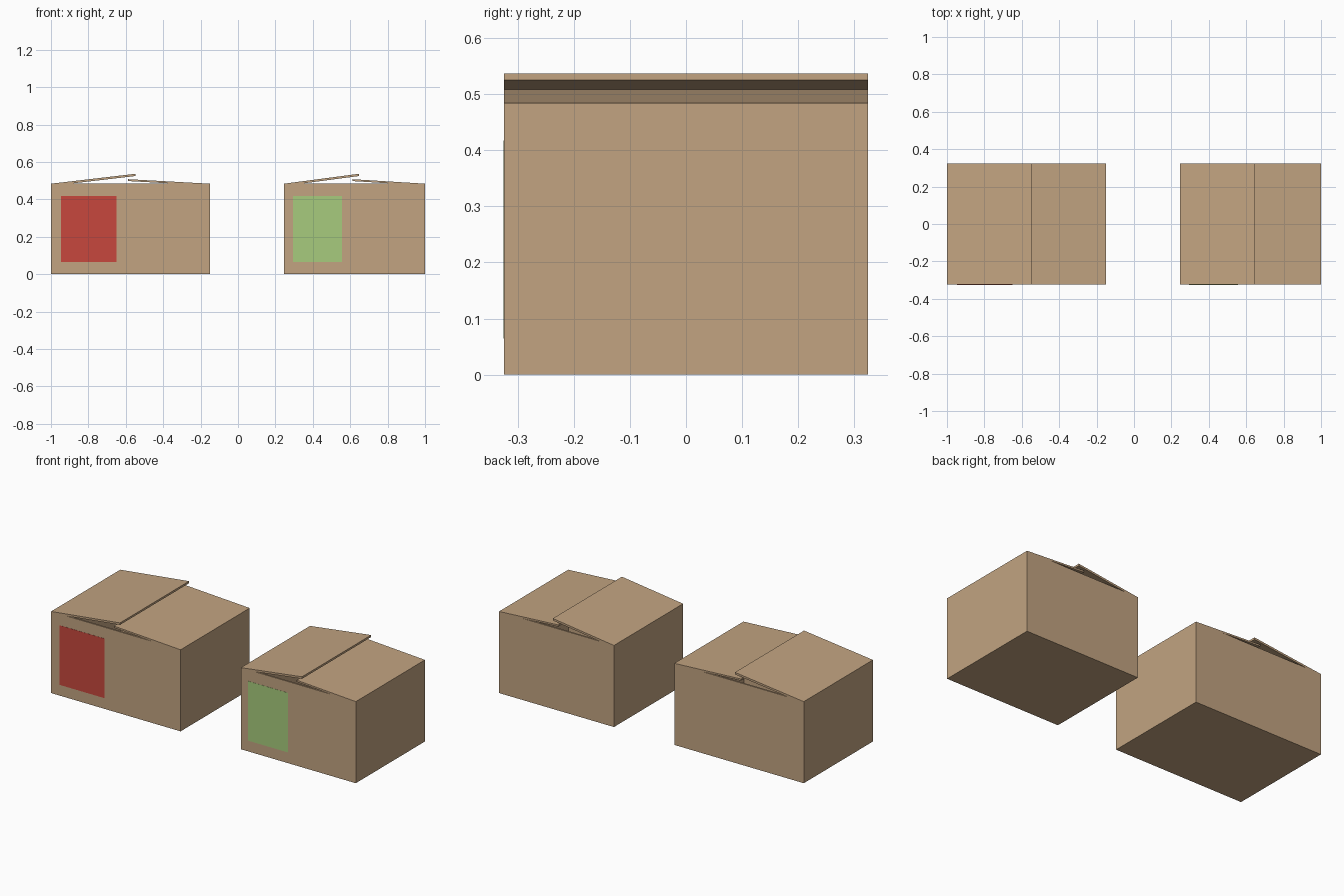
import bpy, bmesh

if "Cube" in bpy.data.objects:
    bpy.data.objects.remove(bpy.data.objects["Cube"])

D, H, T = 0.324, 0.484, 0.010   # half depth, wall height, board thickness


def material(name, rgb):
    m = bpy.data.materials.new(name)
    m.diffuse_color = (*rgb, 1)
    m.use_nodes = True
    m.node_tree.nodes["Principled BSDF"].inputs["Base Color"].default_value = m.diffuse_color
    return m


card = material("cardboard", (0.54, 0.37, 0.22))
red = material("red_label", (0.57, 0.064, 0.047))
green = material("green_label", (0.39, 0.60, 0.205))


def finish(name, bm, mat):
    bmesh.ops.recalc_face_normals(bm, faces=bm.faces)
    mesh = bpy.data.meshes.new(name)
    bm.to_mesh(mesh)
    bm.free()
    mesh.materials.append(mat)
    ob = bpy.data.objects.new(name, mesh)
    bpy.context.collection.objects.link(ob)
    return ob


def block(bm, lo, hi):
    vs = bmesh.ops.create_cube(bm, size=1)["verts"]
    for v in vs:
        v.co = [a + (c + 0.5) * (b - a) for a, b, c in zip(lo, hi, v.co)]


def flap(name, hinge, tip, rise, thick):
    # sloping board from the hinge edge to its raised free edge
    bm = bmesh.new()
    profile = [(hinge, H), (tip, H + rise), (tip, H + rise - thick), (hinge, H - thick)]
    face = bm.faces.new([bm.verts.new((x, -D, z)) for x, z in profile])
    ext = bmesh.ops.extrude_face_region(bm, geom=[face])["geom"]
    bmesh.ops.translate(bm, vec=(0, 2 * D, 0),
                        verts=[g for g in ext if isinstance(g, bmesh.types.BMVert)])
    finish(name, bm, card)


def carton(side, x0, x1, label_mat):
    w = x1 - x0
    # open tray: outer block with its top inset and sunk to the floor
    bm = bmesh.new()
    block(bm, (x0, -D, 0), (x1, D, H))
    bm.normal_update()
    top = max(bm.faces, key=lambda f: f.calc_center_median().z)
    bmesh.ops.inset_region(bm, faces=[top], thickness=T, use_even_offset=True)
    inner = bmesh.ops.extrude_face_region(bm, geom=[top])["geom"]
    bmesh.ops.delete(bm, geom=[top], context='FACES_ONLY')
    for g in inner:
        if isinstance(g, bmesh.types.BMVert):
            g.co.z = T
    finish(side + "_box_body", bm, card)
    # overlapping lid flaps
    flap(side + "_left_flap", x0, x0 + 0.532 * w, 0.053, 0.012)
    flap(side + "_right_flap", x1, x0 + 0.485 * w, 0.024, 0.010)
    # label on the front wall
    bm = bmesh.new()
    block(bm, (x0 + 0.064 * w, -D - 0.001, 0.064), (x0 + 0.412 * w, -D + 0.001, 0.417))
    finish(side + "_front_label", bm, label_mat)


carton("left", -1.0, -0.15, red)
carton("right", 0.246, 1.0, green)
